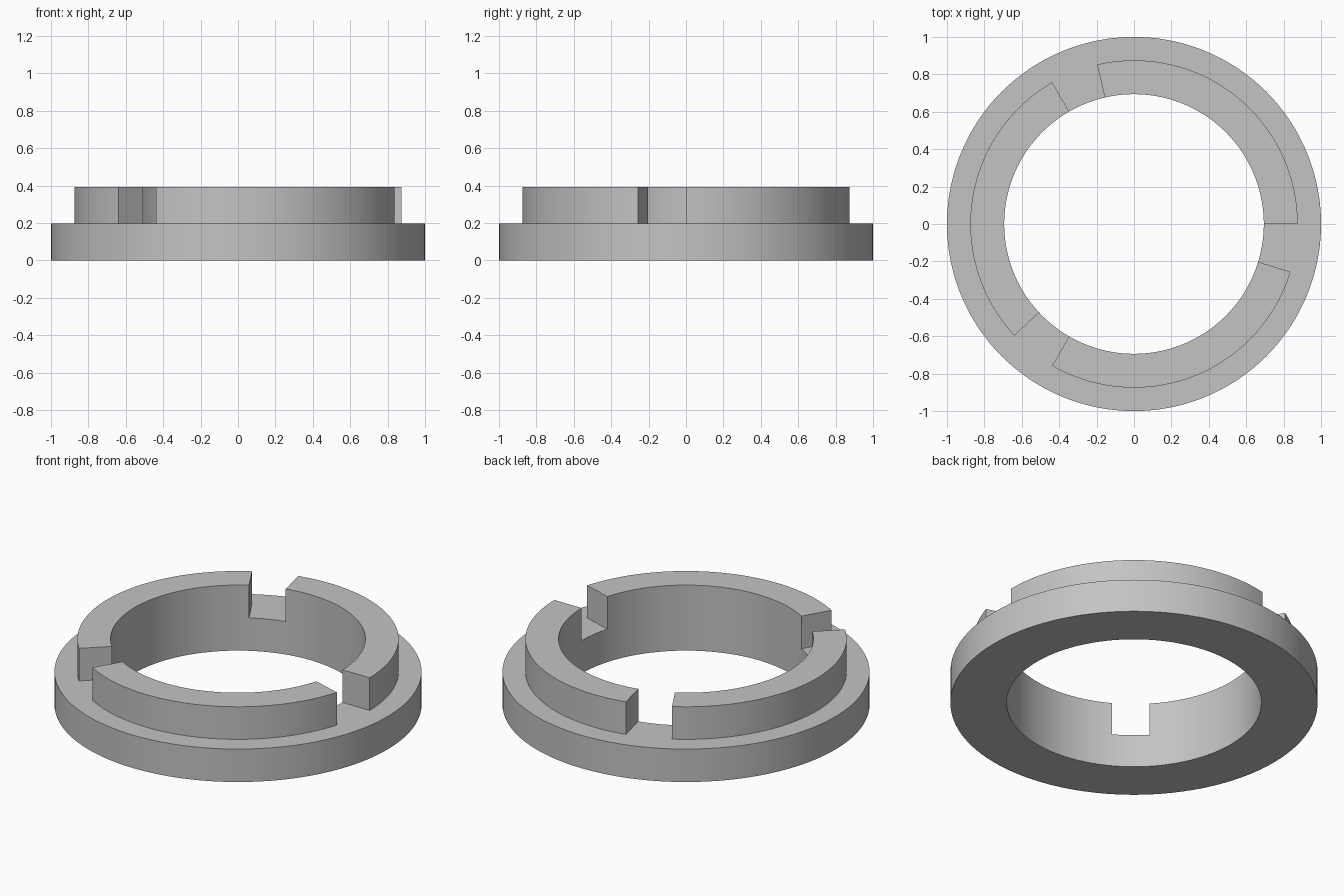
import bpy
import bmesh
import math

cube = bpy.data.objects.get("Cube")
if cube:
    bpy.data.objects.remove(cube, do_unlink=True)

INNER, LUG, OUTER = 0.694, 0.875, 1.0
BASE_H, TOTAL_H = 0.198, 0.394
STEPS = 360            # one step per degree
LUG_SPAN, PITCH = 103, 120

grey = bpy.data.materials.new("plain_grey")
grey.use_nodes = True
colour = (0.55, 0.55, 0.55, 1)
grey.diffuse_color = colour
grey.node_tree.nodes["Principled BSDF"].inputs["Base Color"].default_value = colour

# Flange: a revolved profile whose top is split where the lugs stand
bm = bmesh.new()
profile = [(INNER, 0), (OUTER, 0), (OUTER, BASE_H), (LUG, BASE_H), (INNER, BASE_H)]
rings = []
for i in range(STEPS):
    a = math.tau * i / STEPS
    rings.append([bm.verts.new((r * math.cos(a), r * math.sin(a), z)) for r, z in profile])

lug_faces = []
for i, ring in enumerate(rings):
    following = rings[(i + 1) % STEPS]
    for j in range(len(profile)):
        k = (j + 1) % len(profile)
        face = bm.faces.new((ring[j], following[j], following[k], ring[k]))
        if j == 3 and i % PITCH < LUG_SPAN:
            lug_faces.append(face)
bmesh.ops.recalc_face_normals(bm, faces=bm.faces[:])

# Three lugs: raise the inner band of the top, leaving the slots between
raised = bmesh.ops.extrude_face_region(bm, geom=lug_faces)["geom"]
bmesh.ops.translate(bm, vec=(0, 0, TOTAL_H - BASE_H),
                    verts=[g for g in raised if isinstance(g, bmesh.types.BMVert)])
old = [f for f in lug_faces if f.is_valid]
if old:
    bmesh.ops.delete(bm, geom=old, context="FACES_ONLY")
bmesh.ops.recalc_face_normals(bm, faces=bm.faces[:])

mesh = bpy.data.meshes.new("slotted_ring")
bm.to_mesh(mesh)
bm.free()
mesh.materials.append(grey)
ring_object = bpy.data.objects.new("slotted_ring", mesh)
bpy.context.collection.objects.link(ring_object)

# Smooth round walls with crisp rims
bpy.ops.object.select_all(action="DESELECT")
ring_object.select_set(True)
bpy.context.view_layer.objects.active = ring_object
bpy.ops.object.shade_smooth_by_angle(angle=math.radians(30))
